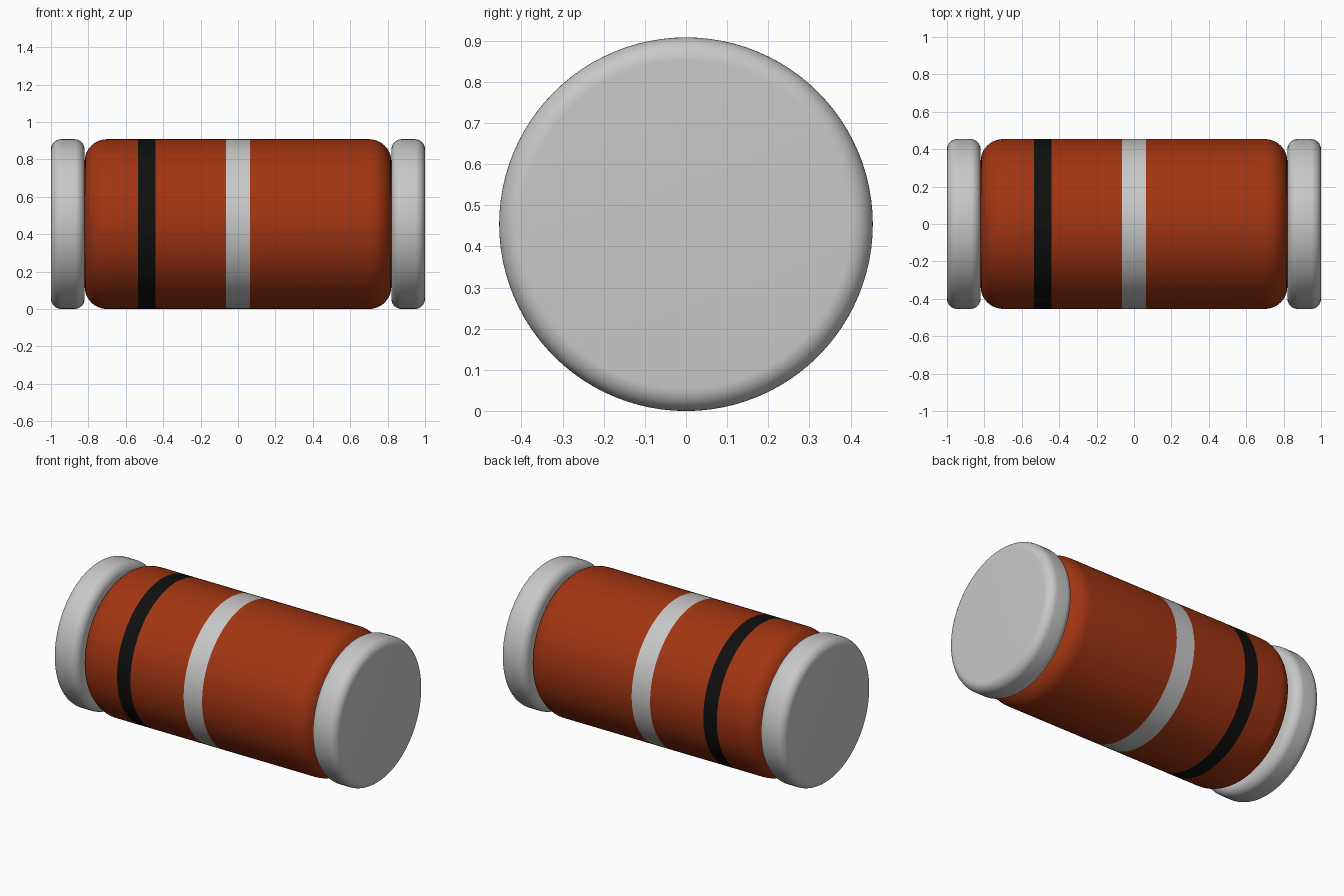
import bpy
import math
from mathutils import Matrix

cube = bpy.data.objects.get("Cube")
if cube:
    bpy.data.objects.remove(cube, do_unlink=True)

RADIUS = 0.454
BODY_END = 0.82
SEGMENTS = 96


def make_material(name, rgb):
    mat = bpy.data.materials.new(name)
    mat.use_nodes = True
    color = (*rgb, 1.0)
    mat.diffuse_color = color
    mat.node_tree.nodes["Principled BSDF"].inputs["Base Color"].default_value = color
    return mat


RED = make_material("rust red", (0.36, 0.036, 0.006))
SILVER = make_material("silver", (0.58, 0.58, 0.58))
BLACK = make_material("black", (0.005, 0.005, 0.005))


def rounded_profile(x0, x1, fillet, cuts=(), steps=10):
    """Outline (x, r) of a cylinder with rounded rims, plus extra rings at cuts."""
    arc = [(fillet * (1 - math.cos(a)), RADIUS - fillet * (1 - math.sin(a)))
           for a in (math.pi / 2 * i / steps for i in range(steps + 1))]
    start = [(x0 + d, r) for d, r in arc]
    end = [(x1 - d, r) for d, r in reversed(arc)]
    return start + [(x, RADIUS) for x in cuts] + end


def revolve(name, profile, materials, pick=lambda x: 0):
    """Spin a profile about the x axis, cap both ends and colour faces by x."""
    verts, faces = [], []
    for x, r in profile:
        for i in range(SEGMENTS):
            a = 2 * math.pi * i / SEGMENTS
            verts.append((x, r * math.cos(a), r * math.sin(a)))
    for k in range(len(profile) - 1):
        for i in range(SEGMENTS):
            j = (i + 1) % SEGMENTS
            a, b = k * SEGMENTS, (k + 1) * SEGMENTS
            faces.append((a + i, b + i, b + j, a + j))
    faces.append(tuple(range(SEGMENTS)))
    last = (len(profile) - 1) * SEGMENTS
    faces.append(tuple(last + i for i in reversed(range(SEGMENTS))))

    mesh = bpy.data.meshes.new(name)
    mesh.from_pydata(verts, [], faces)
    mesh.flip_normals()
    for mat in materials:
        mesh.materials.append(mat)
    for face in mesh.polygons:
        face.material_index = pick(face.center.x)
    mesh.transform(Matrix.Translation((0, 0, RADIUS)))
    obj = bpy.data.objects.new(name, mesh)
    bpy.context.collection.objects.link(obj)
    bpy.ops.object.select_all(action="DESELECT")
    obj.select_set(True)
    bpy.context.view_layer.objects.active = obj
    bpy.ops.object.shade_smooth_by_angle(angle=math.radians(30))
    return obj


# Banded body: black marker ring and silver middle ring
black_band = (-0.535, -0.44)
silver_band = (-0.065, 0.065)


def body_colour(x):
    if black_band[0] < x < black_band[1]:
        return 2
    if silver_band[0] < x < silver_band[1]:
        return 1
    return 0


revolve("body", rounded_profile(-BODY_END, BODY_END, 0.12, black_band + silver_band),
        [RED, SILVER, BLACK], body_colour)

# Metal end caps
for side, sign in (("right", -1), ("left", 1)):
    x0, x1 = sorted((sign * BODY_END, sign * 1.0))
    revolve(f"{side}_end_cap", rounded_profile(x0, x1, 0.055), [SILVER])
